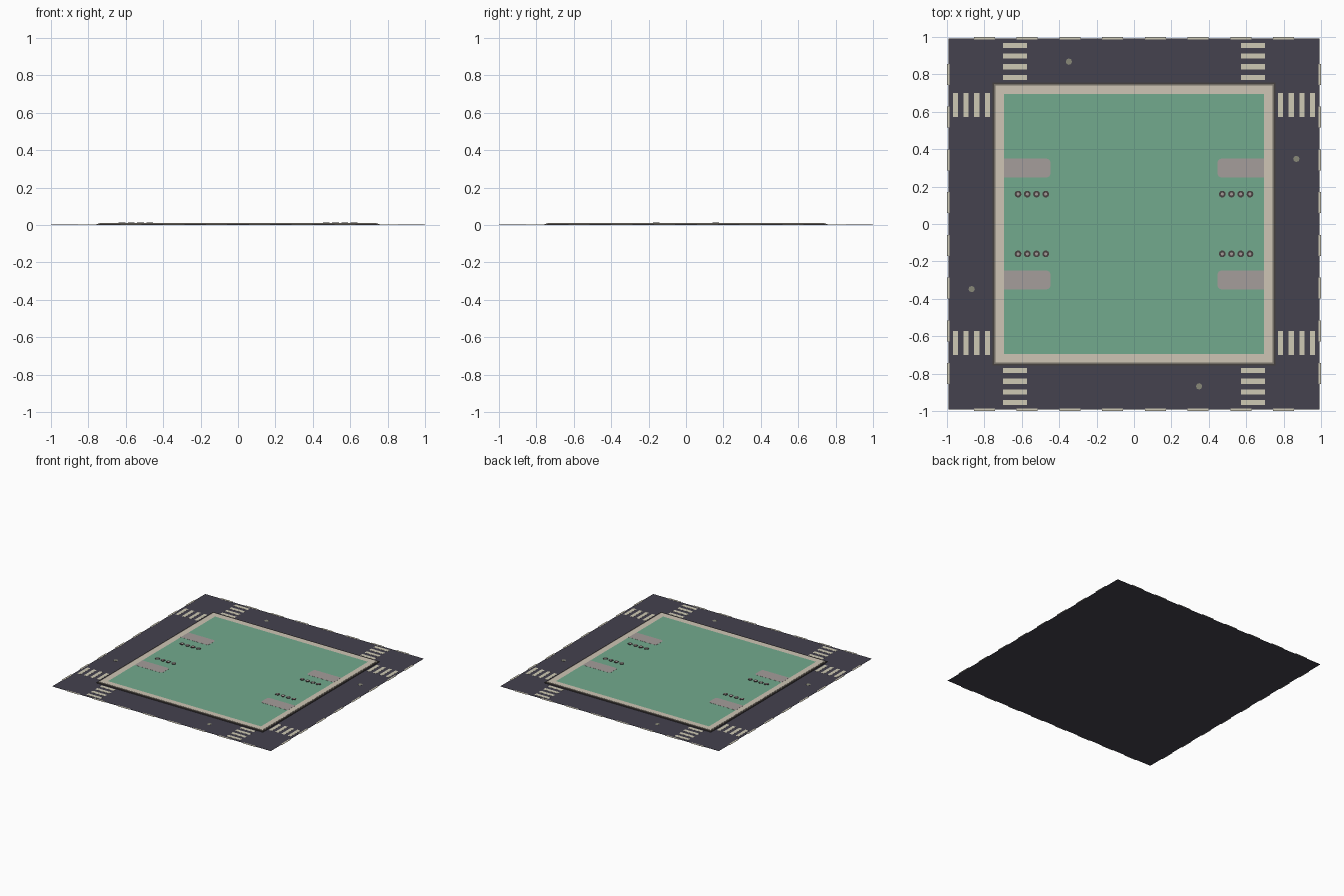
import bpy, bmesh, math

if "Cube" in bpy.data.objects:
    bpy.data.objects.remove(bpy.data.objects["Cube"])


def material(name, rgb):
    m = bpy.data.materials.new(name)
    m.diffuse_color = (*rgb, 1.0)
    m.use_nodes = True
    m.node_tree.nodes["Principled BSDF"].inputs["Base Color"].default_value = m.diffuse_color
    return m


ASPHALT = material("dark_asphalt", (0.058, 0.054, 0.077))
PAINT = material("cream_road_paint", (0.62, 0.585, 0.46))
PAVING = material("beige_paving", (0.62, 0.56, 0.46))
CURB = material("grey_curb", (0.19, 0.168, 0.143))
DARK = material("dark_stone", (0.062, 0.053, 0.050))
GRASS = material("lawn_green", (0.168, 0.40, 0.27))
DRIVE = material("driveway_grey", (0.375, 0.34, 0.325))
COVER = material("olive_metal", (0.25, 0.246, 0.188))


def finish(bm, name, mat):
    bmesh.ops.recalc_face_normals(bm, faces=bm.faces)
    me = bpy.data.meshes.new(name)
    bm.to_mesh(me)
    bm.free()
    me.materials.append(mat)
    ob = bpy.data.objects.new(name, me)
    bpy.context.collection.objects.link(ob)
    return ob


def add_prism(bm, outline, z0, z1):
    low = [bm.verts.new((x, y, z0)) for x, y in outline]
    top = [bm.verts.new((x, y, z1)) for x, y in outline]
    bm.faces.new(low)
    bm.faces.new(top)
    n = len(low)
    for i in range(n):
        j = (i + 1) % n
        bm.faces.new((low[i], low[j], top[j], top[i]))


def prisms(name, outlines, z0, z1, mat):
    bm = bmesh.new()
    for o in outlines:
        add_prism(bm, o, z0, z1)
    return finish(bm, name, mat)


def rect(x0, x1, y0, y1):
    return [(x0, y0), (x1, y0), (x1, y1), (x0, y1)]


def disc(cx, cy, r, sides):
    return [(cx + r * math.cos(2 * math.pi * i / sides),
             cy + r * math.sin(2 * math.pi * i / sides)) for i in range(sides)]


def turns(outline):
    """The outline rotated to all four sides of the block."""
    out = [outline]
    for _ in range(3):
        out.append([(-y, x) for x, y in out[-1]])
    return out


def square_ring(name, outer, inner, z0, z1, mat):
    bm = bmesh.new()
    loops = []
    for h, z in ((outer, z0), (outer, z1), (inner, z1), (inner, z0)):
        loops.append([bm.verts.new((x, y, z)) for x, y in rect(-h, h, -h, h)])
    for k in range(4):
        a, b = loops[k], loops[(k + 1) % 4]
        for i in range(4):
            j = (i + 1) % 4
            bm.faces.new((a[i], a[j], b[j], b[i]))
    return finish(bm, name, mat)


# Road sheet
prisms("road", [rect(-0.993, 0.993, -0.993, 0.993)], 0, 0.001, ASPHALT)

# Centre line dashes along the outer edges
dashes = []
for k in range(-7, 8, 2):
    dashes += turns(rect(k * 0.1143 - 0.056, k * 0.1143 + 0.056, 0.986, 1.0))
prisms("road_dashes", dashes, 0.0005, 0.0018, PAINT)

# Zebra crossings, two per side
bars = []
for sx in (-1, 1):
    for k in range(4):
        y = 0.955 - k * 0.0573
        bars += turns(rect(sx * 0.636 - 0.064, sx * 0.636 + 0.064, y - 0.014, y + 0.014))
prisms("zebra_crossings", bars, 0.0008, 0.0018, PAINT)

# Manhole covers
prisms("manhole_covers", turns(disc(-0.348, 0.868, 0.017, 8)), 0.0008, 0.002, COVER)

# Gutter, curb, pavement and lawn
square_ring("gutter", 0.757, 0.749, 0.001, 0.006, DARK)
square_ring("curb", 0.749, 0.741, 0.001, 0.008, CURB)
square_ring("pavement", 0.741, 0.695, 0.001, 0.0095, PAVING)
prisms("lawn", [rect(-0.695, 0.695, -0.695, 0.695)], 0.001, 0.0095, GRASS)

# Driveways with rounded inner ends
pad = [(0.695, 0.249), (0.695, 0.349)]
for cy, a0 in ((0.329, 90), (0.269, 180)):
    for s in range(5):
        a = math.radians(a0 + s * 22.5)
        pad.append((0.467 + 0.02 * math.cos(a), cy + 0.02 * math.sin(a)))
pads = [[(sx * x, sy * y) for x, y in pad] for sx in (-1, 1) for sy in (-1, 1)]
prisms("driveways", pads, 0.009, 0.0103, DRIVE)

# Stepping stones: dark discs with small worn tops
spots = [(sx * (0.472 + 0.0493 * k), sy * 0.16)
         for sx in (-1, 1) for sy in (-1, 1) for k in range(4)]
prisms("stepping_stones", [disc(x, y, 0.0185, 10) for x, y in spots], 0.009, 0.012, DARK)
prisms("stepping_stone_tops", [disc(x, y, 0.009, 6) for x, y in spots], 0.0115, 0.0128, DRIVE)
